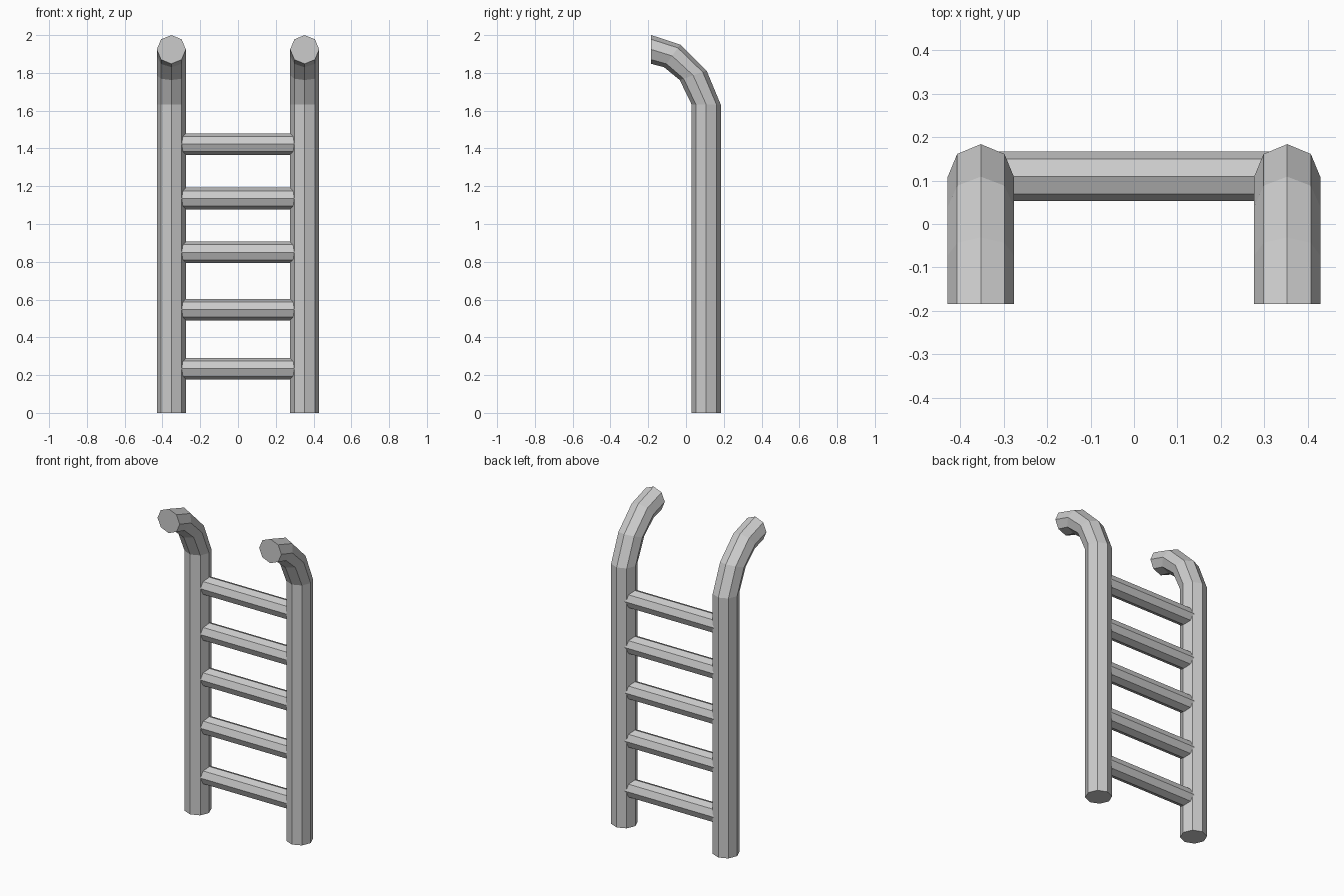
import bpy, bmesh, math
from mathutils import Vector

if "Cube" in bpy.data.objects:
    bpy.data.objects.remove(bpy.data.objects["Cube"])

SIDES = 8


def tube(name, sections):
    """Skin octagonal rings, each given as centre and two radius vectors, and cap the ends."""
    bm = bmesh.new()
    rings = []
    for c, u, v in sections:
        ring = []
        for i in range(SIDES):
            a = math.tau * i / SIDES
            ring.append(bm.verts.new(c + u * math.cos(a) + v * math.sin(a)))
        rings.append(ring)
    for r0, r1 in zip(rings, rings[1:]):
        for i in range(SIDES):
            j = (i + 1) % SIDES
            bm.faces.new((r0[i], r0[j], r1[j], r1[i]))
    bm.faces.new(rings[0])
    bm.faces.new(rings[-1])
    bmesh.ops.recalc_face_normals(bm, faces=bm.faces)
    me = bpy.data.meshes.new(name)
    bm.to_mesh(me)
    bm.free()
    ob = bpy.data.objects.new(name, me)
    bpy.context.collection.objects.link(ob)
    return ob


# Rail profile: outer and inner (y, z) edge at each ring
rail_edges = [
    ((0.184, 0.0), (0.030, 0.0)),
    ((0.184, 1.632), (0.030, 1.632)),
    ((0.109, 1.812), (-0.033, 1.762)),
    ((-0.031, 1.950), (-0.116, 1.830)),
    ((-0.184, 2.0), (-0.184, 1.848)),
]

# Side rails with hooked tops
for side, label in ((-1, "left"), (1, "right")):
    sections = []
    for outer, inner in rail_edges:
        o = Vector((side * 0.353, *outer))
        i = Vector((side * 0.353, *inner))
        sections.append(((o + i) / 2, Vector((0.077, 0, 0)), (o - i) / 2))
    tube(label + "_rail", sections)

# Rungs, ends buried in the rails
for n, z in enumerate((0.234, 0.547, 0.850, 1.135, 1.423)):
    tube(f"rung_{n + 1}", [(Vector((x, 0.11, z)), Vector((0, 0.057, 0)), Vector((0, 0, 0.057)))
                           for x in (-0.32, 0.32)])
